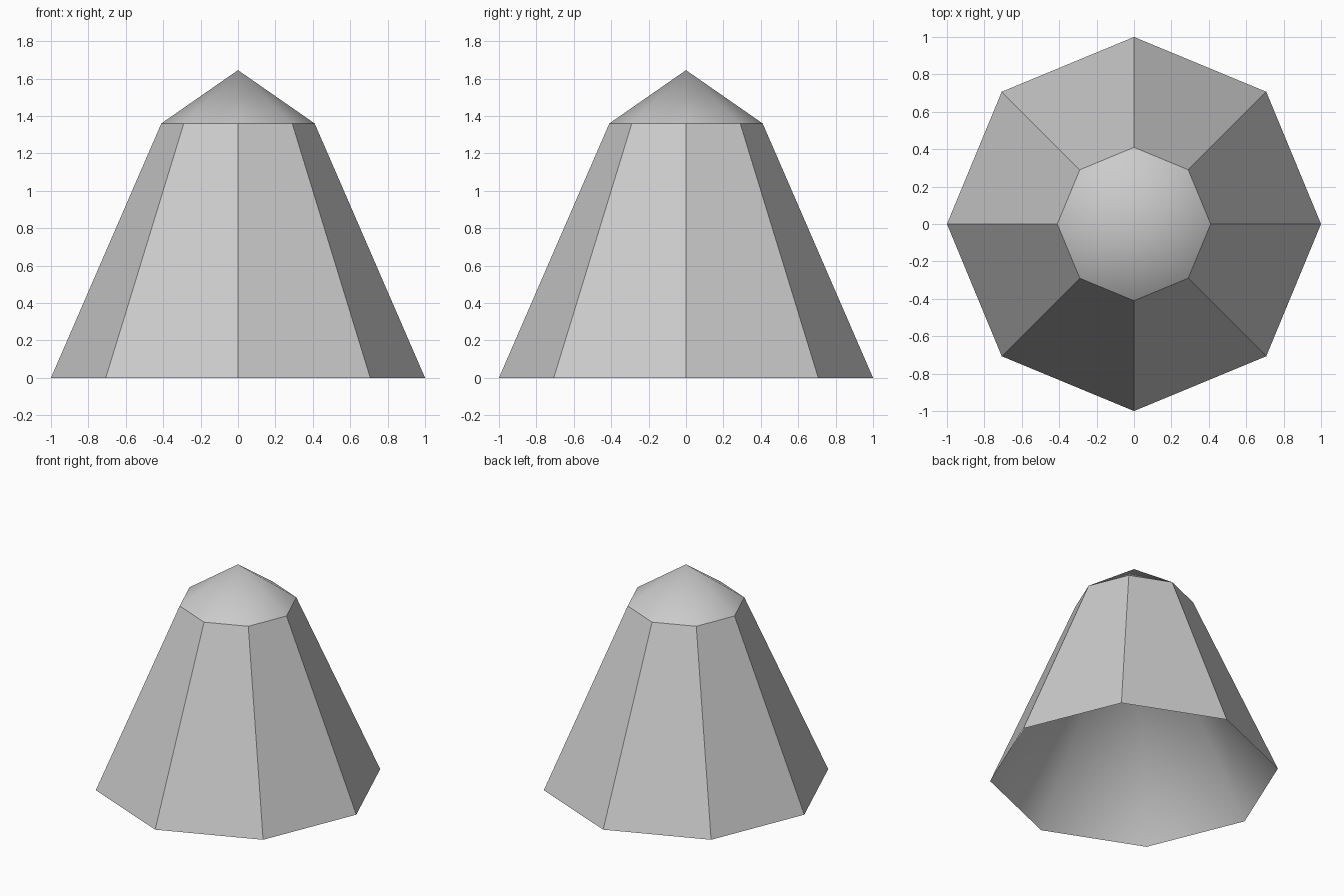
import bpy, bmesh
from math import sin, cos, pi

if "Cube" in bpy.data.objects:
    bpy.data.objects.remove(bpy.data.objects["Cube"])

SIDES = 8
BASE_R, TOP_R = 1.0, 0.41
TOP_Z, TIP_Z = 1.36, 1.645

bm = bmesh.new()


def ring(radius, z):
    return [bm.verts.new((radius * cos(2 * pi * i / SIDES),
                          radius * sin(2 * pi * i / SIDES), z))
            for i in range(SIDES)]


base, top = ring(BASE_R, 0), ring(TOP_R, TOP_Z)
tip = bm.verts.new((0, 0, TIP_Z))
hollow = bm.verts.new((0, 0, TIP_Z - 0.005))

for i in range(SIDES):
    j = (i + 1) % SIDES
    bm.faces.new((base[i], base[j], top[j], top[i]))  # tapered side
    cap = bm.faces.new((top[i], top[j], tip))         # pointed cap
    under = bm.faces.new((base[j], base[i], hollow))  # hollow underside
    cap.smooth = under.smooth = True

# Crisp rims
for loop in (base, top):
    for i in range(SIDES):
        bm.edges.get((loop[i], loop[(i + 1) % SIDES])).smooth = False

mesh = bpy.data.meshes.new("tapered_cone")
bm.to_mesh(mesh)
bm.free()
obj = bpy.data.objects.new("tapered_cone", mesh)
bpy.context.collection.objects.link(obj)
